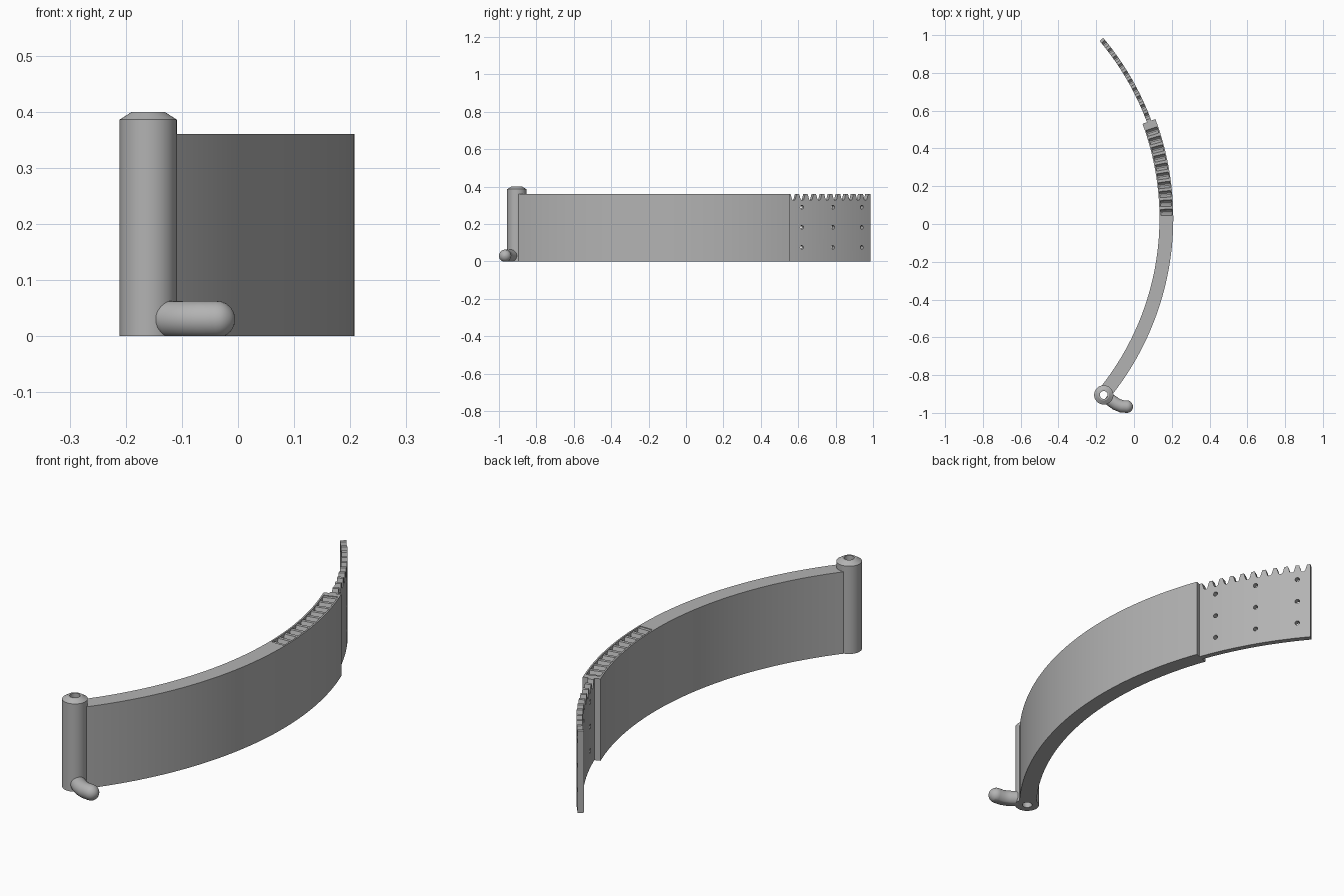
import bpy, bmesh, math
from mathutils import Vector

cube = bpy.data.objects.get("Cube")
if cube:
    bpy.data.objects.remove(cube, do_unlink=True)

gray = bpy.data.materials.new("plain_gray")
gray.use_nodes = True
gray.diffuse_color = (0.45, 0.45, 0.45, 1)
gray.node_tree.nodes["Principled BSDF"].inputs["Base Color"].default_value = (0.45, 0.45, 0.45, 1)

# Shared arc layout: centre, radii and angles in degrees
CX, CY = -1.30, 0.03
R_IN, R_OUT = 1.435, 1.508
STEP, END = 20.4, 40.8
TOP, VALLEY = 0.36, 0.327
PIN = Vector((-0.16, -0.905, 0))


def finish(name, bm):
    bmesh.ops.recalc_face_normals(bm, faces=bm.faces)
    mesh = bpy.data.meshes.new(name)
    bm.to_mesh(mesh)
    bm.free()
    mesh.materials.append(gray)
    ob = bpy.data.objects.new(name, mesh)
    bpy.context.collection.objects.link(ob)
    return ob


def smooth(ob):
    bpy.ops.object.select_all(action='DESELECT')
    ob.select_set(True)
    bpy.context.view_layer.objects.active = ob
    bpy.ops.object.shade_smooth_by_angle(angle=math.radians(30))


def skin(name, rings, closed=False):
    """Join equal rings of points into a tube, capped unless closed."""
    bm = bmesh.new()
    rows = [[bm.verts.new(p) for p in ring] for ring in rings]
    n = len(rows[0])
    pairs = list(zip(rows, rows[1:])) + ([(rows[-1], rows[0])] if closed else [])
    for a, b in pairs:
        for i in range(n):
            j = (i + 1) % n
            bm.faces.new((a[i], a[j], b[j], b[i]))
    if not closed:
        bm.faces.new(rows[0])
        bm.faces.new(rows[-1])
    return finish(name, bm)


def arc_point(r, deg, z):
    a = math.radians(deg)
    return (CX + r * math.cos(a), CY + r * math.sin(a), z)


def arc_bar(name, r0, r1, stations):
    """Sweep a rectangle along the arc; stations are (angle, bottom, top)."""
    return skin(name, [[arc_point(r0, a, lo), arc_point(r1, a, lo),
                        arc_point(r1, a, hi), arc_point(r0, a, hi)]
                       for a, lo, hi in stations])


def teeth(start, end, top, count=11):
    """Angles and heights of a row of teeth, with a crest at both ends."""
    pitch = (end - start) / (count - 0.3)
    points = []
    for i in range(count):
        a = start + i * pitch
        points += [(a, top), (a + 0.3 * pitch, top)]
        if i < count - 1:
            points += [(a + 0.47 * pitch, VALLEY + 0.004), (a + 0.57 * pitch, VALLEY),
                       (a + 0.73 * pitch, VALLEY), (a + 0.83 * pitch, VALLEY + 0.004)]
    return points


def cut(ob, cutter):
    mod = ob.modifiers.new("cut", 'BOOLEAN')
    mod.operation = 'DIFFERENCE'
    mod.solver = 'EXACT'
    mod.object = cutter
    bpy.context.view_layer.objects.active = ob
    bpy.ops.object.modifier_apply(modifier=mod.name)
    bpy.data.objects.remove(cutter, do_unlink=True)


# Curved band with a toothed channel along its top
first, steps = -38.0, 40
band = arc_bar("curved_band", R_IN, R_OUT,
               [(first + (STEP - first) * i / steps, 0, TOP) for i in range(steps + 1)])
channel = arc_bar("channel_cutter", R_IN + 0.007, R_OUT - 0.007,
                  [(a, z, TOP + 0.1) for a, z in teeth(0, STEP - 0.25, TOP - 0.003)])
cut(band, channel)
smooth(band)

# Thin end plate with teeth on top and three by three rivet holes
plate = arc_bar("toothed_plate", 1.46, 1.485,
                [(a, 0, z) for a, z in teeth(STEP - 0.1, END, TOP)])
for deg in (23.4, 30.6, 37.8):
    for z in (0.075, 0.182, 0.29):
        rings = []
        for r in (1.4, 1.55):
            rings.append([arc_point(r, deg + math.degrees(0.01 * math.cos(t) / r),
                                    z + 0.01 * math.sin(t))
                          for t in [math.tau * k / 16 for k in range(16)]])
        cut(plate, skin("hole_cutter", rings))
smooth(plate)

# Hollow hinge barrel with a chamfered top
profile = [(0.021, 0), (0.051, 0), (0.051, 0.386), (0.029, 0.4), (0.021, 0.4)]
barrel = skin("hinge_barrel",
              [[PIN + Vector((r * math.cos(t), r * math.sin(t), z)) for r, z in profile]
               for t in [math.tau * k / 48 for k in range(48)]], closed=True)
smooth(barrel)

# Rounded curved lever at the foot of the barrel, flattened underneath
RAD = 0.033
path = [Vector(p) for p in ((-0.12, -0.935, 0.03), (-0.095, -0.953, 0.03),
                            (-0.067, -0.965, 0.03), (-0.038, -0.967, 0.03))]
head, tail = (path[0] - path[1]).normalized(), (path[-1] - path[-2]).normalized()
caps = [math.radians(d) for d in (88, 70, 50, 30, 15)]
spine = [(path[0] + head * RAD * math.sin(a), RAD * math.cos(a), -head) for a in caps]
for i, p in enumerate(path):
    way = path[min(i + 1, 3)] - path[max(i - 1, 0)]
    spine.append((p, RAD, way.normalized()))
spine += [(path[-1] + tail * RAD * math.sin(a), RAD * math.cos(a), tail) for a in reversed(caps)]
rings = []
for p, r, way in spine:
    side = way.cross(Vector((0, 0, 1)))
    rings.append([p + side * r * math.cos(t) + Vector((0, 0, r * math.sin(t)))
                  for t in [math.tau * k / 24 for k in range(24)]])
lever = skin("foot_lever", rings)
bm = bmesh.new()
bm.from_mesh(lever.data)
cutline = bmesh.ops.bisect_plane(bm, geom=bm.verts[:] + bm.edges[:] + bm.faces[:],
                                 plane_co=(0, 0, 0), plane_no=(0, 0, -1), clear_outer=True)
bmesh.ops.holes_fill(bm, edges=[e for e in bm.edges if e.is_boundary])
bm.to_mesh(lever.data)
bm.free()
smooth(lever)
